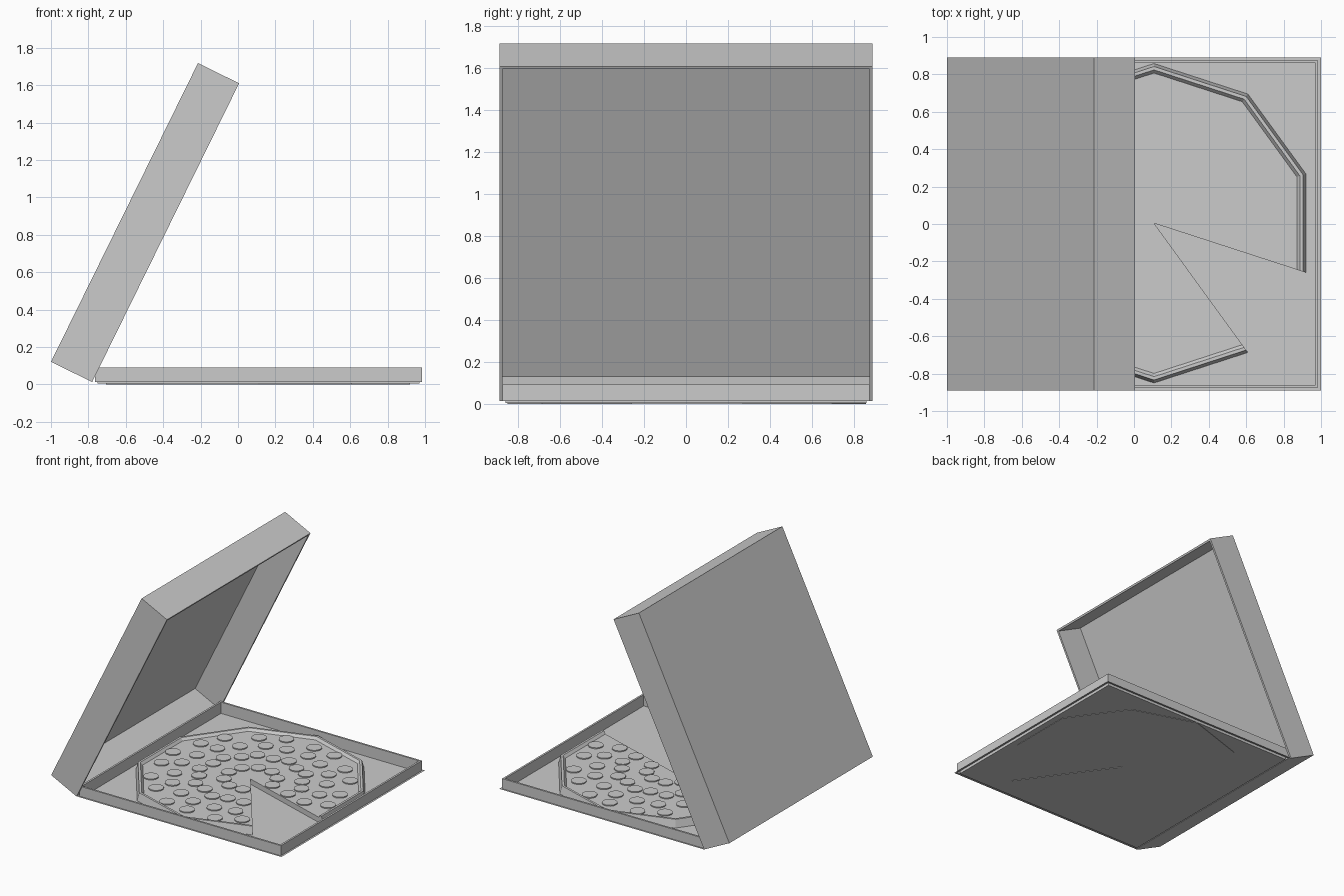
import bpy, bmesh, math
from mathutils import Matrix, Vector

if "Cube" in bpy.data.objects:
    bpy.data.objects.remove(bpy.data.objects["Cube"])


def finish(name, bm, normals=True):
    if normals:
        bmesh.ops.recalc_face_normals(bm, faces=bm.faces)
    me = bpy.data.meshes.new(name)
    bm.to_mesh(me)
    bm.free()
    ob = bpy.data.objects.new(name, me)
    bpy.context.collection.objects.link(ob)
    return ob


def square_shell(name, rings, cap_start):
    """Stack of square loops (half size, z), joined and capped at the end."""
    bm = bmesh.new()
    loops = [[bm.verts.new((sx * h, sy * h, z))
              for sx, sy in ((-1, -1), (1, -1), (1, 1), (-1, 1))] for h, z in rings]
    for a, b in zip(loops, loops[1:]):
        for i in range(4):
            j = (i + 1) % 4
            bm.faces.new((a[i], a[j], b[j], b[i]))
    bm.faces.new(loops[-1])
    if cap_start:
        bm.faces.new(loops[0][::-1])
    return finish(name, bm)


HALF = 0.89
CX, CY = 0.107, 0.004

# Tray with folded walls and a thin outer flange
tray = square_shell("box_tray", [(HALF, 0.013), (0.875, 0.013), (0.875, 0.092),
                                 (0.86, 0.092), (0.86, 0.004)], False)
tray.location.x = 0.11

# Hinged lid, tilted open about the back edge of the tray
lid = square_shell("box_lid", [(HALF, 0.245), (HALF, 0), (0.875, 0), (0.875, 0.236)], True)
lid.data.transform(Matrix.Translation((HALF, 0, 0)))
lid.location = (-0.78, 0, 0.013)
lid.rotation_euler.y = -math.radians(63.8)

# Ten-sided pizza with raised crust and one slice missing
TOP = 0.045
profile = [(0, 0), (0.855, 0), (0.838, 0.065), (0.82, 0.065), (0.803, TOP), (0, TOP)]
bm = bmesh.new()
core = {0: bm.verts.new((0, 0, 0)), 5: bm.verts.new((0, 0, TOP))}
spokes = []
for k in range(10):
    a = math.radians(-18 + 36 * k)
    spokes.append([core[i] if i in core else bm.verts.new((r * math.cos(a), r * math.sin(a), z))
                   for i, (r, z) in enumerate(profile)])
for s, t in zip(spokes, spokes[1:]):
    for i in range(5):
        bm.faces.new(list(dict.fromkeys((s[i], t[i], t[i + 1], s[i + 1]))))
bm.faces.new(spokes[0])
bm.faces.new(spokes[-1][::-1])
pizza = finish("pizza", bm)
pizza.location = (CX, CY, 0)

# Thin round toppings, the same pattern on every slice
bm = bmesh.new()
pattern = [(0.19, 0), (0.37, -9), (0.40, 10), (0.55, -11), (0.56, 6), (0.71, -4), (0.69, 12)]
for k in range(9):
    for r, off in pattern:
        a = math.radians(36 * k + off)
        bmesh.ops.create_cone(bm, cap_ends=True, segments=16, radius1=0.055, radius2=0.055,
                              depth=0.016, matrix=Matrix.Translation(
                                  (r * math.cos(a), r * math.sin(a), TOP)))
toppings = finish("toppings", bm)
toppings.location = (CX, CY, 0)
